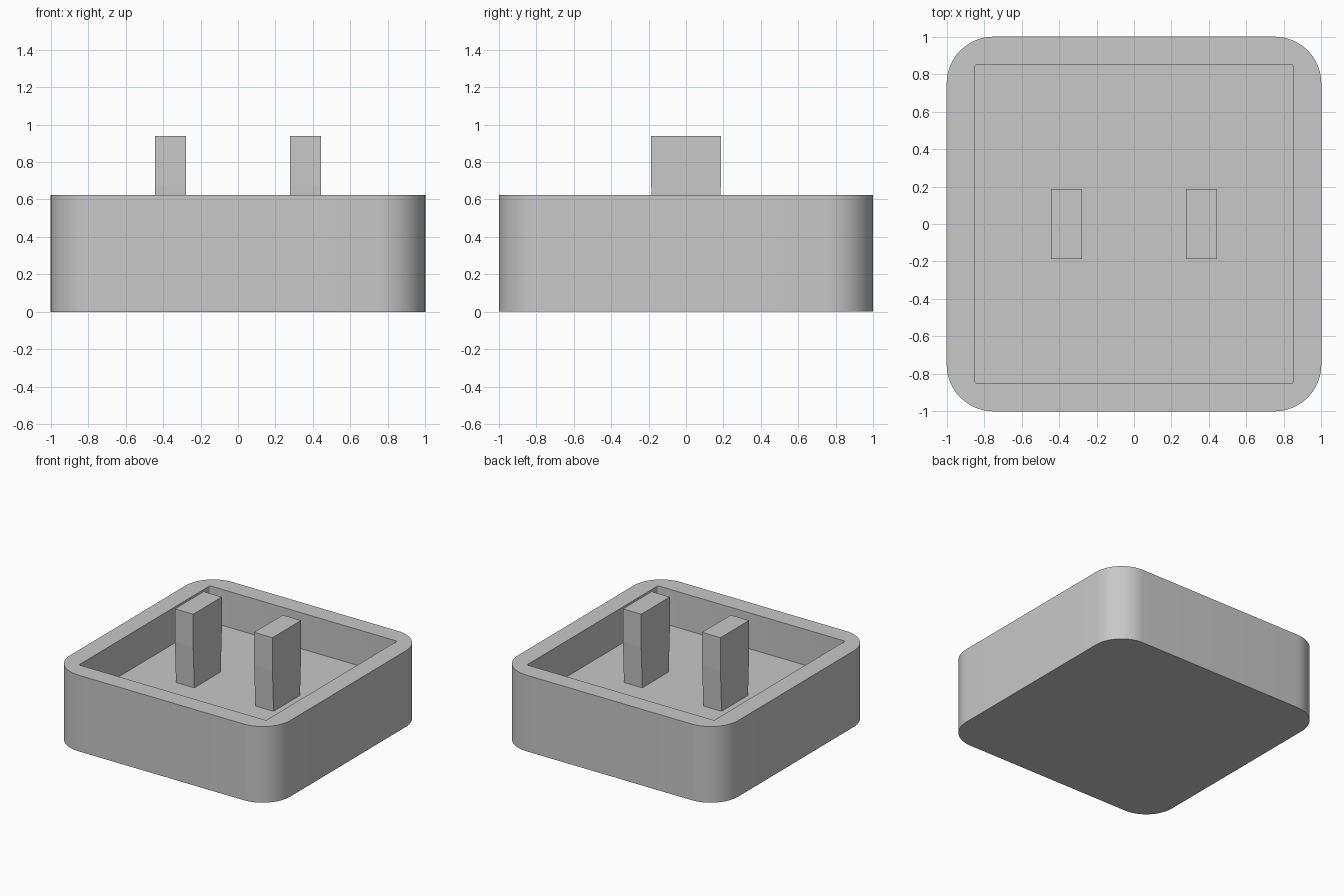
import bpy
import bmesh

cube = bpy.data.objects.get("Cube")
if cube:
    bpy.data.objects.remove(cube, do_unlink=True)

grey = bpy.data.materials.new("plain grey")
grey.use_nodes = True
colour = (0.58, 0.58, 0.58, 1)
grey.diffuse_color = colour
grey.node_tree.nodes["Principled BSDF"].inputs["Base Color"].default_value = colour


def box(name, half_x, half_y, z0, z1, x=0, radius=0, segments=1):
    """Box with optionally rounded vertical edges."""
    bm = bmesh.new()
    bmesh.ops.create_cube(bm, size=2)
    for v in bm.verts:
        v.co = (v.co.x * half_x + x, v.co.y * half_y, z1 if v.co.z > 0 else z0)
    if radius:
        upright = [e for e in bm.edges if abs(e.verts[0].co.z - e.verts[1].co.z) > 0.01]
        bmesh.ops.bevel(bm, geom=upright, offset=radius, segments=segments,
                        profile=0.5, affect='EDGES')
    mesh = bpy.data.meshes.new(name)
    bm.to_mesh(mesh)
    bm.free()
    mesh.materials.append(grey)
    obj = bpy.data.objects.new(name, mesh)
    bpy.context.collection.objects.link(obj)
    return obj


FLOOR, RIM, TIP = 0.33, 0.625, 0.94

# Tray body with a square pocket
body = box("tray_body", 1, 1, 0, RIM, radius=0.25, segments=16)
pocket = box("pocket_cutter", 0.85, 0.85, FLOOR, RIM + 0.2, radius=0.012, segments=3)
cut = body.modifiers.new("pocket", 'BOOLEAN')
cut.operation = 'DIFFERENCE'
cut.solver = 'EXACT'
cut.object = pocket
bpy.ops.object.select_all(action='DESELECT')
bpy.context.view_layer.objects.active = body
body.select_set(True)
bpy.ops.object.modifier_apply(modifier=cut.name)
bpy.data.objects.remove(pocket, do_unlink=True)
bpy.ops.object.shade_smooth_by_angle(angle=0.6)

# Two upright prongs, slightly narrower below the straight upper part
for side, x in (("right", -0.36), ("left", 0.36)):
    prong = box(side + "_prong", 0.083, 0.186, FLOOR, TIP, x=x)
    bm = bmesh.new()
    bm.from_mesh(prong.data)
    bmesh.ops.bisect_plane(bm, geom=bm.verts[:] + bm.edges[:] + bm.faces[:],
                           plane_co=(0, 0, 0.67), plane_no=(0, 0, 1))
    for v in bm.verts:
        if v.co.z < FLOOR + 0.01:
            v.co.y *= 0.92
    bm.to_mesh(prong.data)
    bm.free()
